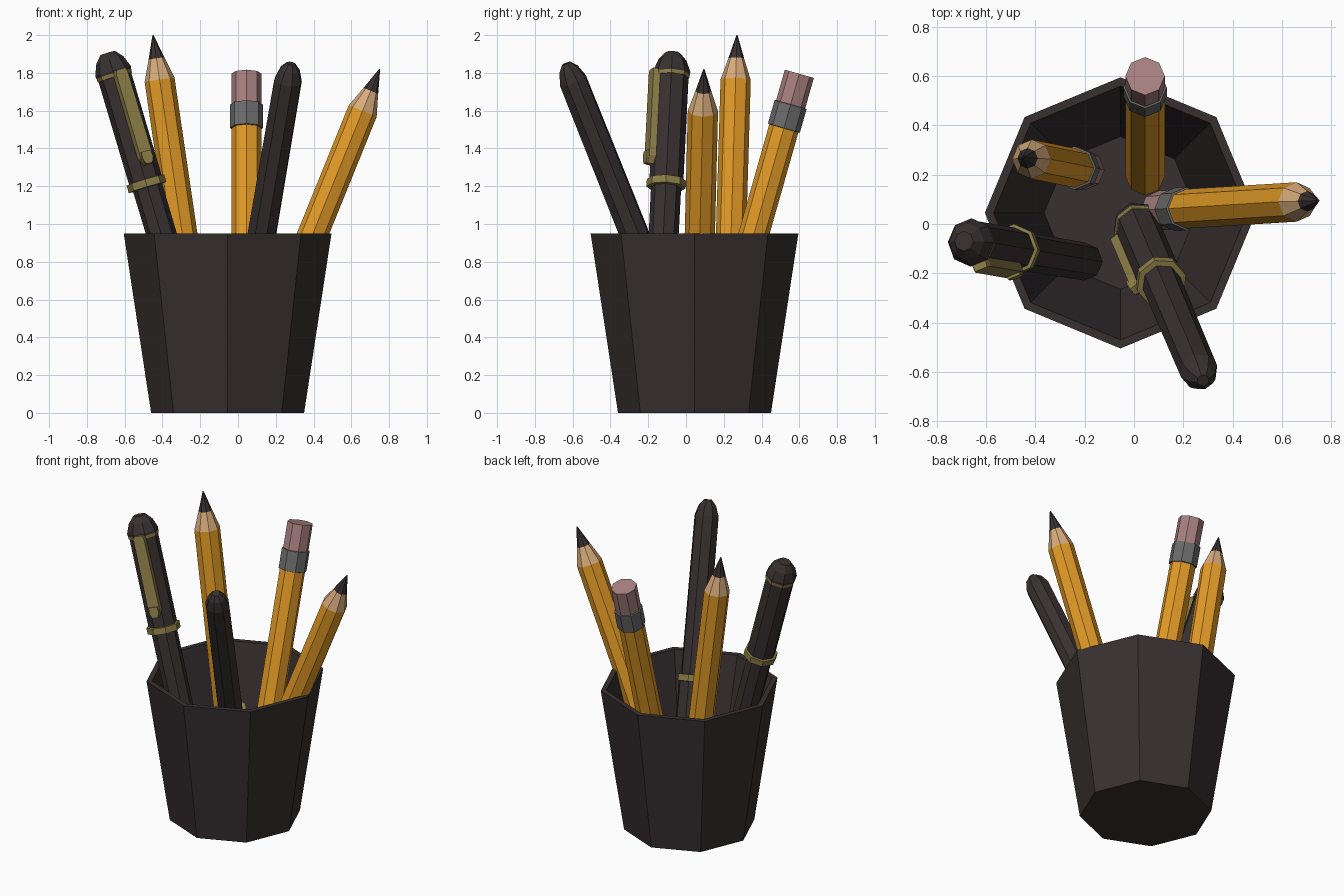
import bpy, bmesh, math
from mathutils import Vector, Matrix

if "Cube" in bpy.data.objects:
    bpy.data.objects.remove(bpy.data.objects["Cube"])


def material(name, rgb):
    m = bpy.data.materials.new(name)
    m.diffuse_color = (*rgb, 1)
    m.use_nodes = True
    m.node_tree.nodes["Principled BSDF"].inputs["Base Color"].default_value = m.diffuse_color
    return m


MATS = {
    "black": material("charcoal black", (0.040, 0.030, 0.031)),
    "yellow": material("pencil yellow", (0.77, 0.33, 0.02)),
    "wood": material("bare wood", (0.68, 0.41, 0.20)),
    "pink": material("eraser pink", (0.40, 0.22, 0.22)),
    "grey": material("ferrule grey", (0.15, 0.15, 0.15)),
    "gold": material("dull gold", (0.27, 0.21, 0.065)),
}


def finish(bm, name, frame, mats):
    bmesh.ops.recalc_face_normals(bm, faces=bm.faces)
    bm.transform(frame)
    me = bpy.data.meshes.new(name)
    bm.to_mesh(me)
    bm.free()
    for m in mats:
        me.materials.append(MATS[m])
    ob = bpy.data.objects.new(name, me)
    bpy.context.collection.objects.link(ob)
    return ob


def frame_along(origin, direction, hint):
    """Local z runs along direction, local x points towards hint."""
    d = Vector(direction).normalized()
    u = Vector(hint)
    u = (u - d * u.dot(d)).normalized()
    v = d.cross(u)
    m = Matrix((u, v, d)).transposed().to_4x4()
    m.translation = Vector(origin)
    return m


def lathe(name, frame, profile, turn=0.0):
    """Eight-sided solid from (distance, radius, colour of next band)."""
    bm = bmesh.new()
    mats = list(dict.fromkeys(p[2] for p in profile))
    rings = []
    for s, r, _ in profile:
        rings.append([bm.verts.new((r * math.cos(turn + i * math.pi / 4),
                                    r * math.sin(turn + i * math.pi / 4), s))
                      for i in range(8)])
    for k in range(len(rings) - 1):
        a, b = rings[k], rings[k + 1]
        for i in range(8):
            j = (i + 1) % 8
            f = bm.faces.new((a[i], a[j], b[j], b[i]))
            f.material_index = mats.index(profile[k][2])
    for ring, p in ((rings[0], profile[0]), (rings[-1], profile[-1])):
        f = bm.faces.new(ring)
        f.material_index = mats.index(p[2])
    return finish(bm, name, frame, mats)


# Octagonal tapered cup with hollow inside
lathe("cup", Matrix.Translation((-0.055, 0.045, 0)), [
    (0.0, 0.405, "black"), (0.95, 0.55, "black"),
    (0.95, 0.515, "black"), (0.06, 0.31, "black")])

# Pencils, measured from the sharp tip
L = 1.73
PENCIL = [(0, 0.003, "black"), (0.125, 0.042, "wood"), (0.24, 0.08, "yellow"),
          (L - 0.30, 0.08, "grey"), (L - 0.298, 0.088, "grey"),
          (L - 0.17, 0.088, "grey"), (L - 0.168, 0.08, "pink"),
          (L, 0.08, "pink")]


def pencil(name, tip, direction):
    lathe(name, frame_along(tip, direction, (1, 0, 0)), PENCIL)


pencil("left_pencil", (-0.45, 0.27, 2.0), (0.147, -0.03, -1))
pencil("right_pencil", (0.75, 0.095, 1.82), (-0.405, -0.025, -1))
down = Vector((0, -0.284, -1)).normalized()
pencil("eraser_up_pencil", Vector((0.045, 0.60, 1.795)) + down * L, -down)

# Pens, measured from the top of the cap
PEN = [(0, 0.04, "black"), (0.04, 0.075, "black"), (0.10, 0.098, "black"),
       (0.115, 0.096, "gold"), (0.135, 0.094, "gold"),
       (0.136, 0.09, "black"), (0.70, 0.09, "gold"), (0.702, 0.104, "gold"),
       (0.743, 0.104, "gold"), (0.745, 0.08, "black"),
       (1.72, 0.077, "black"), (1.785, 0.055, "black"), (1.82, 0.025, "black")]


def pen(name, cap_top, direction, clip_side):
    fr = frame_along(cap_top, direction, clip_side)
    lathe(name, fr, PEN, math.pi / 8)
    # Pocket clip: rounded strip, with a small foot at its end
    strips = [([(0.105, 0.03), (0.13, 0.038), (0.59, 0.04), (0.63, 0.02)], 0.08, 0.117),
              ([(0.56, 0.03), (0.60, 0.034), (0.628, 0.018)], 0.08, 0.128)]
    bm = bmesh.new()
    for half, r0, r1 in strips:
        outline = half + [(s, -w) for s, w in reversed(half)]
        lo = [bm.verts.new((r0, w, s)) for s, w in outline]
        hi = [bm.verts.new((r1, w * 0.9, s)) for s, w in outline]
        bm.faces.new(lo)
        bm.faces.new(hi)
        n = len(outline)
        for i in range(n):
            j = (i + 1) % n
            bm.faces.new((lo[i], lo[j], hi[j], hi[i]))
    finish(bm, name + "_clip", fr, ["gold"])


pen("upright_pen", (-0.69, -0.07, 1.905), (0.297, -0.05, -1), (0.38, -0.92, 0))
down = Vector((-0.17, 0.40, -1)).normalized()
pen("upturned_pen", Vector((0.28, -0.635, 1.85)) + down * 1.82, -down,
    (-0.75, -0.66, 0))
